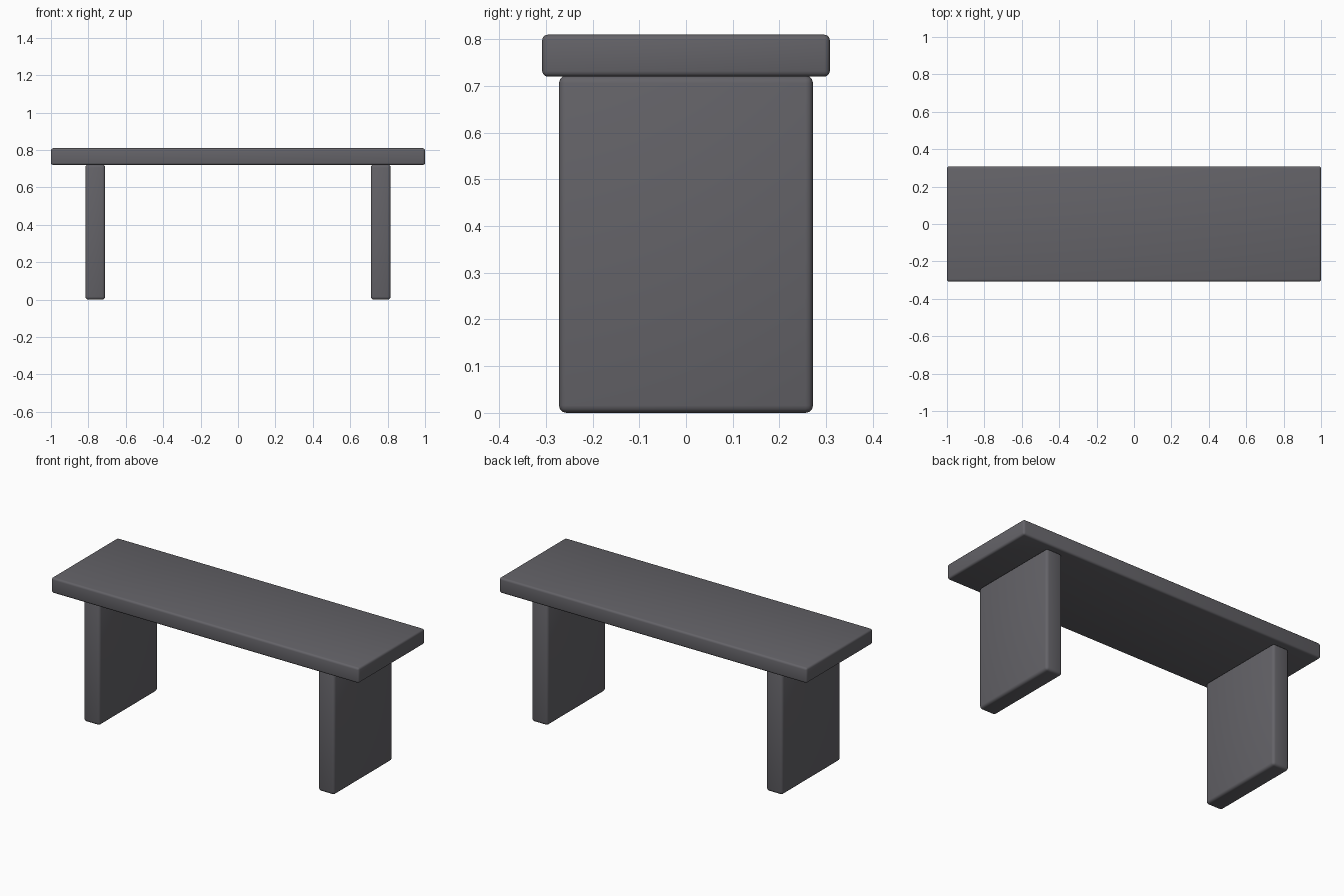
import bpy

if "Cube" in bpy.data.objects:
    bpy.data.objects.remove(bpy.data.objects["Cube"])

# Single dark grey finish
grey = bpy.data.materials.new("dark grey")
grey.diffuse_color = (0.127, 0.124, 0.138, 1.0)
grey.use_nodes = True
grey.node_tree.nodes["Principled BSDF"].inputs["Base Color"].default_value = grey.diffuse_color


def board(name, x, y, z, bevel):
    """Rounded-edge board spanning the given (min, max) ranges."""
    spans = (x, y, z)
    bpy.ops.mesh.primitive_cube_add(size=1, location=[(a + b) / 2 for a, b in spans])
    ob = bpy.context.object
    ob.name = name
    ob.scale = [b - a for a, b in spans]
    bpy.ops.object.transform_apply(location=False, rotation=False, scale=True)
    ob.data.materials.append(grey)
    mod = ob.modifiers.new("rounded edges", 'BEVEL')
    mod.width = bevel
    mod.segments = 3
    bpy.ops.object.modifier_apply(modifier=mod.name)
    bpy.ops.object.shade_smooth_by_angle(angle=0.6)
    return ob


# Seat plank
board("seat", (-1.0, 1.0), (-0.308, 0.308), (0.72, 0.81), 0.012)

# Slab legs, one at each end
for side, label in ((-1, "left"), (1, "right")):
    x = sorted((side * 0.71, side * 0.816))
    board(label + "_leg", x, (-0.272, 0.272), (0.0, 0.722), 0.016)
